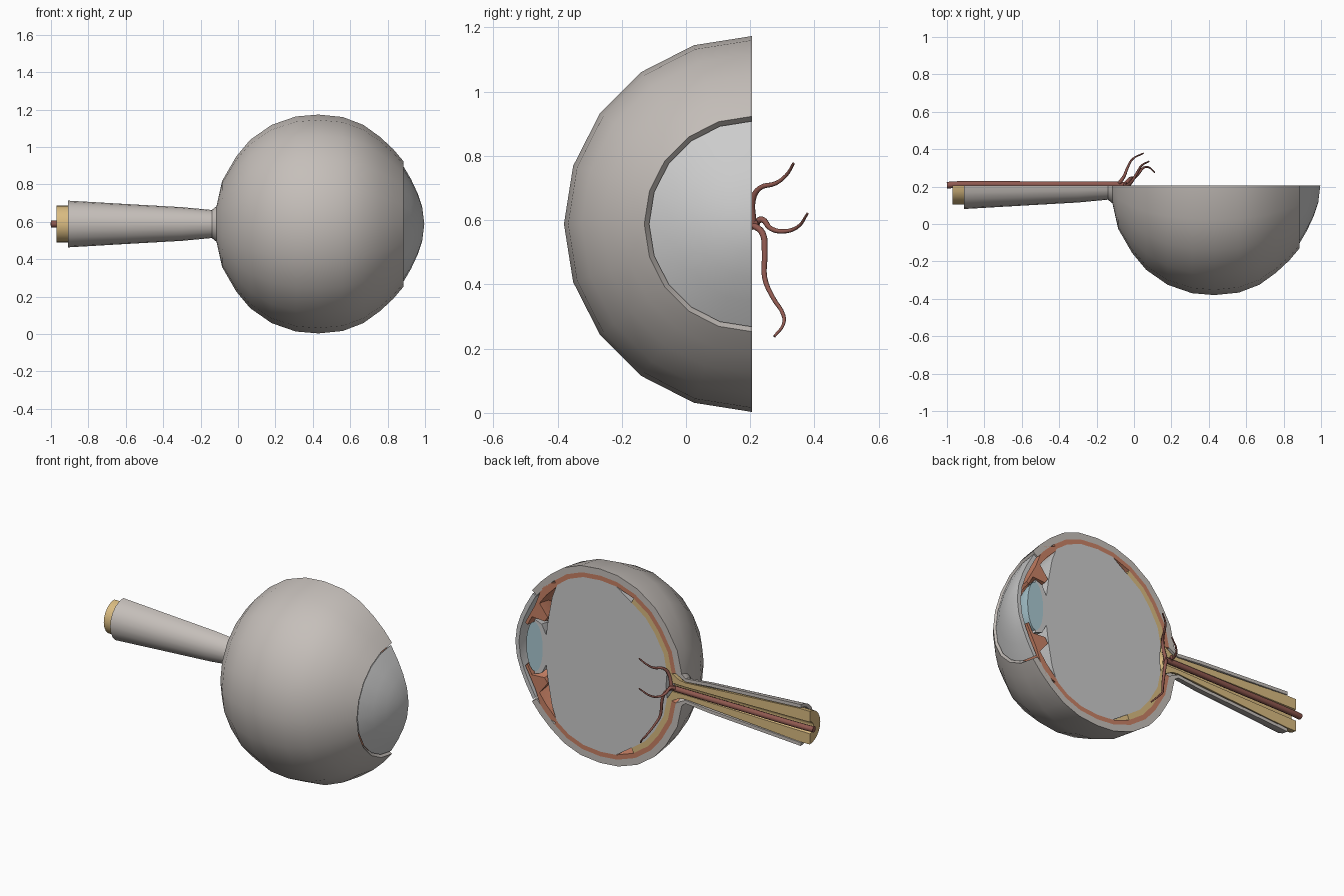
import bpy, bmesh
from math import pi, sin, cos, hypot, radians

if "Cube" in bpy.data.objects:
    bpy.data.objects.remove(bpy.data.objects["Cube"])

CY, CZ = 0.205, 0.588      # optical axis runs along x; the cut plane is y = CY
SEG = 10                   # sides in the half turn


def material(name, rgb):
    m = bpy.data.materials.new(name)
    m.diffuse_color = (*rgb, 1)
    m.use_nodes = True
    m.node_tree.nodes["Principled BSDF"].inputs["Base Color"].default_value = m.diffuse_color
    return m


SCLERA = material("warm_white", (0.56, 0.52, 0.49))
RED = material("choroid_red", (0.58, 0.22, 0.13))
YELLOW = material("nerve_yellow", (0.70, 0.50, 0.22))
BLUE = material("lens_blue", (0.40, 0.58, 0.64))
VESSEL = material("vessel_red", (0.28, 0.10, 0.08))


def half_turn(name, profile, mat=None):
    """Sweep a closed (x, radius) outline half way round the axis, with flat cut faces."""
    bm = bmesh.new()
    rings = []
    for i in range(SEG + 1):
        a = pi * i / SEG
        rings.append([bm.verts.new((x, CY - r * sin(a), CZ + r * cos(a))) for x, r in profile])
    n = len(profile)
    for a, b in zip(rings, rings[1:]):
        for j in range(n):
            k = (j + 1) % n
            if profile[j][1] == 0 and profile[k][1] == 0:
                continue
            bm.faces.new((a[j], a[k], b[k], b[j]))
    bm.faces.new(rings[0])
    bm.faces.new(rings[-1])
    bmesh.ops.remove_doubles(bm, verts=bm.verts, dist=1e-5)
    bmesh.ops.recalc_face_normals(bm, faces=bm.faces)
    me = bpy.data.meshes.new(name)
    bm.to_mesh(me)
    bm.free()
    ob = bpy.data.objects.new(name, me)
    bpy.context.collection.objects.link(ob)
    if mat:
        me.materials.append(mat)
    bpy.ops.object.select_all(action='DESELECT')
    ob.select_set(True)
    bpy.context.view_layer.objects.active = ob
    bpy.ops.object.shade_smooth_by_angle(angle=radians(35))
    return ob


def tube(name, points, r0, r1):
    """Tapered vessel through the given points."""
    cu = bpy.data.curves.new(name, 'CURVE')
    cu.dimensions = '3D'
    cu.bevel_depth = 1
    cu.bevel_resolution = 2
    cu.resolution_u = 4
    cu.use_fill_caps = True
    sp = cu.splines.new('BEZIER')
    sp.bezier_points.add(len(points) - 1)
    for i, (bp, p) in enumerate(zip(sp.bezier_points, points)):
        bp.co = p
        bp.handle_left_type = bp.handle_right_type = 'AUTO'
        bp.radius = r0 + (r1 - r0) * i / (len(points) - 1)
    cu.materials.append(VESSEL)
    ob = bpy.data.objects.new(name, cu)
    bpy.context.collection.objects.link(ob)


# Outline of the eyeball, back to front
BALL = [(-.115, .095), (-.085, .23), (-.01, .36), (.065, .45), (.18, .53), (.31, .575),
        (.43, .585), (.56, .572), (.67, .53), (.76, .465), (.83, .40), (.885, .335)]


def inset(points, d):
    out = []
    for x, r in points:
        k = 1 - d / hypot(x - .41, r)
        out.append((.41 + (x - .41) * k, r * k))
    return out


# White outer coat with the nerve sheath
sheath = [(-.91, .125), (-.6, .107), (-.3, .09), (-.14, .075)]
half_turn("sclera_and_sheath", sheath + BALL + inset(BALL, .04)[::-1]
          + [(x, r - .02) for x, r in sheath[::-1]], SCLERA)

# Clear front window
half_turn("cornea", [(.878, .32), (.925, .24), (.96, .165), (.985, .09), (.996, 0),
                     (.972, 0), (.961, .085), (.937, .155), (.904, .225), (.86, .305)])

# Red middle layer
half_turn("choroid", inset(BALL[:10], .04) + inset(BALL[:10], .068)[::-1], RED)

# Iris and ciliary body
half_turn("iris_and_ciliary_body",
          [(.70, .43), (.80, .40), (.83, .34), (.865, .25), (.93, .13), (.915, .12),
           (.885, .175), (.80, .17), (.78, .20), (.835, .27), (.79, .33), (.72, .40)], RED)

# Optic nerve opening into the retina
half_turn("optic_nerve_and_retina",
          [(-.97, .10), (-.90, .10), (-.14, .05), (-.10, .055)] + inset(BALL[:5], .068)
          + inset(BALL[:5], .10)[::-1] + [(-.05, .025), (-.14, .024), (-.97, .035)], YELLOW)

# Vitreous filling
half_turn("vitreous_body", [(-.01, 0)] + inset(BALL[:5], .10) + inset(BALL[5:10], .068)
          + [(.75, .33), (.775, .2), (.79, .09), (.79, 0)])

# Lens core and its rear shell
core = [(.868 - .055 * cos(pi * i / 10), .15 * sin(pi * i / 10)) for i in range(11)]
core[0], core[-1] = (core[0][0], 0), (core[-1][0], 0)
half_turn("lens_core", core, BLUE)
half_turn("lens_rear_shell", [(.79, 0), (.79, .09), (.82, .148), (.868, .165)] + core[5::-1])

# Central vessel and its three branches
tube("central_vessel", [(-1, .207, CZ), (-.95, .211, CZ), (-.5, .211, CZ),
                        (-.12, .211, CZ), (-.04, .209, CZ)], .018, .016)
tube("upper_branch", [(-.05, .209, .59), (-.03, .208, .665), (-.01, .23, .70),
                      (.02, .28, .715), (.04, .312, .74), (.08, .335, .777)], .011, .004)
tube("middle_branch", [(-.085, .21, .585), (-.065, .237, .602), (-.05, .262, .575),
                       (-.035, .30, .565), (-.01, .345, .577), (.05, .378, .62)], .011, .004)
tube("lower_branch", [(-.05, .209, .585), (-.025, .238, .56), (-.01, .245, .50),
                      (.0, .245, .42), (.025, .27, .36), (.055, .303, .305),
                      (.08, .303, .275), (.11, .275, .238)], .011, .004)
